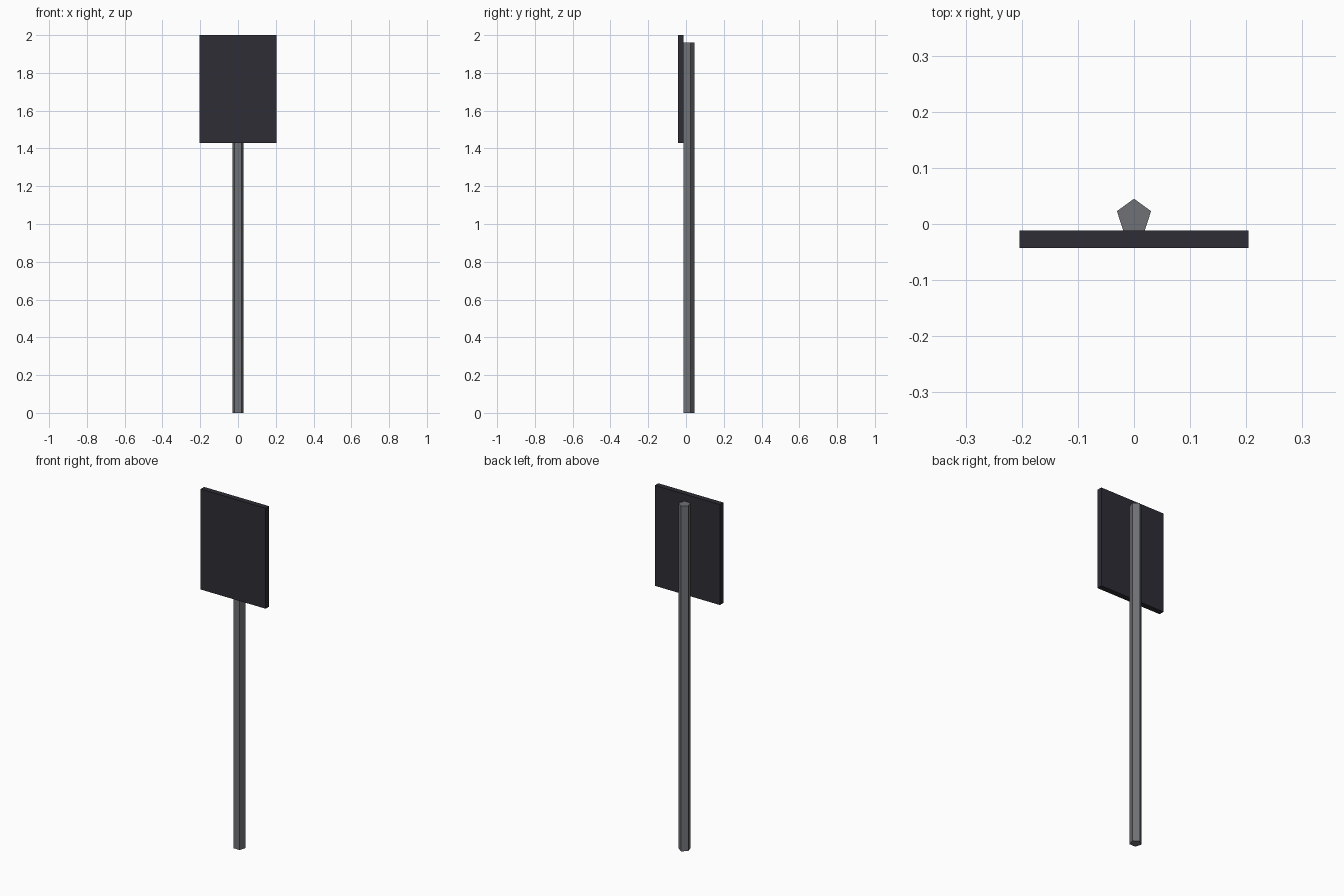
import bpy
from math import pi

cube = bpy.data.objects.get("Cube")
if cube:
    bpy.data.objects.remove(cube, do_unlink=True)


def make_material(name, colour):
    mat = bpy.data.materials.new(name)
    mat.use_nodes = True
    mat.diffuse_color = colour
    mat.node_tree.nodes["Principled BSDF"].inputs["Base Color"].default_value = colour
    return mat


def finish(name, mat):
    obj = bpy.context.object
    obj.name = obj.data.name = name
    obj.data.materials.append(mat)
    bpy.ops.object.transform_apply(location=False, rotation=True, scale=True)
    return obj


charcoal = make_material("dark charcoal", (0.026, 0.026, 0.036, 1))
steel = make_material("grey steel", (0.16, 0.165, 0.18, 1))

# Five-sided post, one corner pointing backwards
post_height = 1.96
bpy.ops.mesh.primitive_cylinder_add(vertices=5, radius=0.032, depth=post_height,
                                    location=(0, 0.013, post_height / 2))
post = finish("post", steel)
# Turn the post if needed so that its corner faces +y
if max(v.co.y for v in post.data.vertices) < 0.0319:
    post.rotation_euler.z = pi / 2
    bpy.ops.object.transform_apply(location=False, rotation=True, scale=False)

# Flat board fixed to the front of the post
bottom, top = 1.43, 2.0
bpy.ops.mesh.primitive_cube_add(size=1, location=(0, -0.0275, (bottom + top) / 2))
bpy.context.object.scale = (0.408, 0.031, top - bottom)
finish("sign_board", charcoal)
